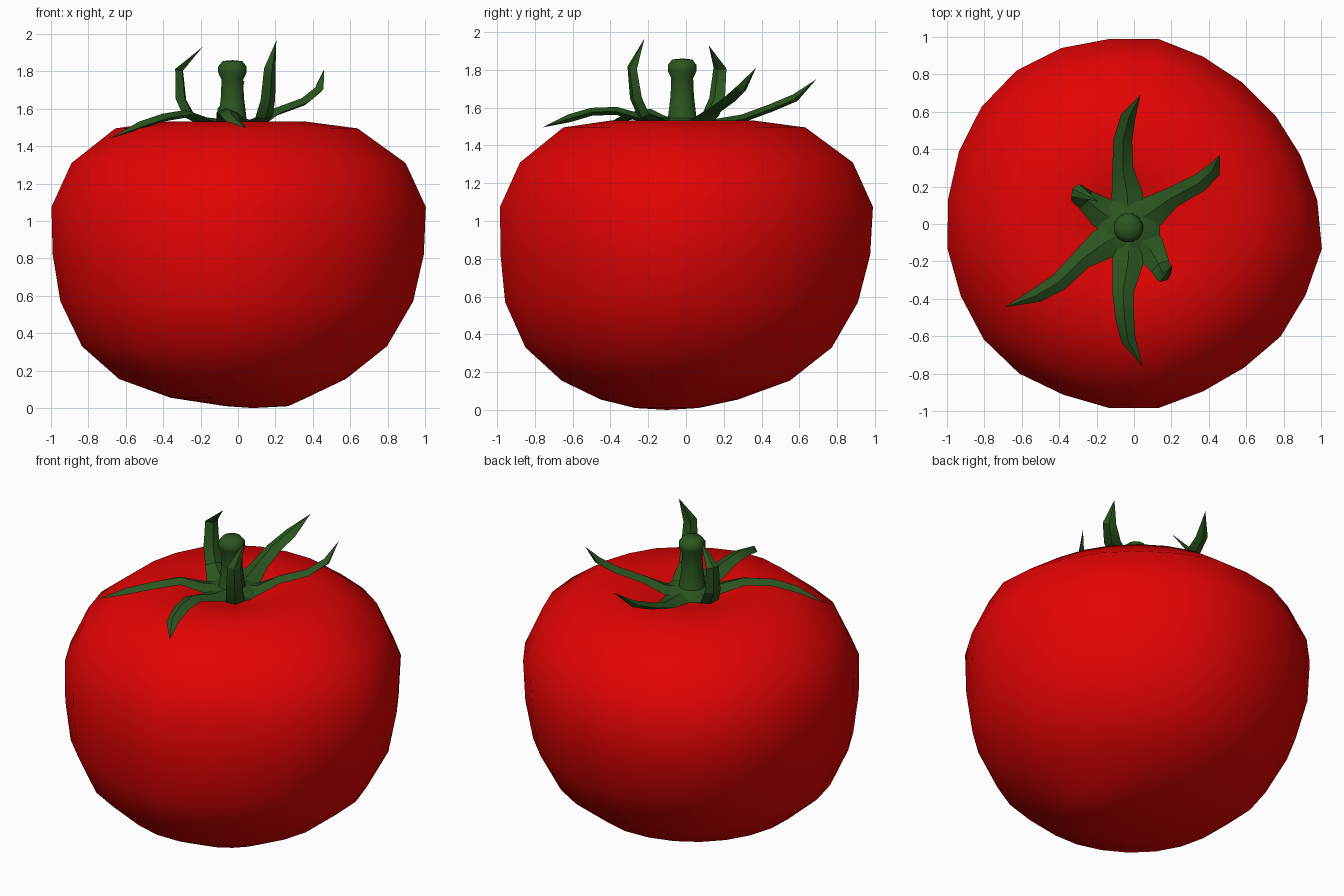
import bpy, bmesh, math
from mathutils import Vector

if "Cube" in bpy.data.objects:
    bpy.data.objects.remove(bpy.data.objects["Cube"])


def material(name, rgb):
    m = bpy.data.materials.new(name)
    m.diffuse_color = (*rgb, 1)
    m.use_nodes = True
    m.node_tree.nodes["Principled BSDF"].inputs["Base Color"].default_value = m.diffuse_color
    return m


RED = material("tomato red", (0.77, 0.001, 0.001))
GREEN = material("leaf green", (0.024, 0.092, 0.014))


def finish(bm, name, mat, angle):
    bmesh.ops.recalc_face_normals(bm, faces=bm.faces[:])
    me = bpy.data.meshes.new(name)
    bm.to_mesh(me)
    bm.free()
    me.materials.append(mat)
    ob = bpy.data.objects.new(name, me)
    bpy.context.collection.objects.link(ob)
    bpy.ops.object.select_all(action='DESELECT')
    ob.select_set(True)
    bpy.context.view_layer.objects.active = ob
    bpy.ops.object.shade_smooth_by_angle(angle=math.radians(angle))
    return ob


def loft(bm, rings, start, end):
    """Skin a list of vertex rings and close both ends to a point."""
    rings = [[bm.verts.new(p) for p in ring] for ring in rings]
    n = len(rings[0])
    for a, b in zip(rings, rings[1:]):
        for i in range(n):
            j = (i + 1) % n
            bm.faces.new((a[i], a[j], b[j], b[i]))
    for ring, tip in ((rings[0], start), (rings[-1], end)):
        t = bm.verts.new(tip)
        for i in range(n):
            bm.faces.new((ring[i], ring[(i + 1) % n], t))


def circle(r, z, cx, cy, n, radius=lambda i, a: 1):
    ring = []
    for i in range(n):
        a = 2 * math.pi * (i + .5) / n
        s = r * radius(i, a)
        ring.append(Vector((cx + s * math.cos(a), cy + s * math.sin(a), z)))
    return ring


# fruit: lopsided lathe with a dimple on top (radius, z, centre x, centre y, lumpiness)
fruit = [(.17, .010, .10, -.10, 0), (.37, .055, 0, -.085, 0), (.615, .155, -.035, -.05, .2),
         (.825, .33, -.025, -.035, .4), (.95, .57, -.012, -.022, .7), (.995, .82, -.003, -.005, 1),
         (1.003, 1.075, 0, 0, 1), (.895, 1.31, 0, 0, 1), (.65, 1.495, -.01, -.01, .8),
         (.38, 1.532, -.02, -.02, .4), (.24, 1.51, -.03, -.02, 0), (.12, 1.475, -.03, -.02, 0)]
# outline seen from above, relative to a circle, one value per side
lumps = [.985, .96, .95, .95, .965, .995, .995, 1.015, 1.03, 1.025, 1.01, 1.0,
         1.003, 1.0, 1.01, 1.005, .985, .99, .99, .965, .965, .985, .99, 1.01]
bm = bmesh.new()
rings = []
for r, z, cx, cy, k in fruit:
    low = .05 * max(0, 1 - z / .9)    # underside is tucked in at the back left

    def radius(i, a):
        return 1 + k * (lumps[i] - 1) - low * max(0, math.cos(a - 2.36)) ** 2
    rings.append(circle(r, z, cx, cy, 24, radius))
loft(bm, rings, (.08, -.10, 0), (-.03, -.02, 1.465))
finish(bm, "tomato_fruit", RED, 60)

# stem: pinched in the middle, knob at the end
HX, HY = -.03, -.02
stem = [(.105, 1.48), (.078, 1.55), (.064, 1.66), (.06, 1.755), (.079, 1.795),
        (.079, 1.825), (.055, 1.855)]
bm = bmesh.new()
loft(bm, [circle(r, z, HX, HY, 12) for r, z in stem], (HX, HY, 1.46), (HX, HY, 1.86))
finish(bm, "stem", GREEN, 60)

# sepals: ridged leaves following hand-placed paths from the hub to the tip
paths = {
    "sepal_back": [(-.035, .15, 1.515), (-.06, .30, 1.54), (-.06, .45, 1.595),
                   (-.03, .58, 1.65), (.035, .69, 1.75)],
    "sepal_right": [(.10, .07, 1.52), (.20, .14, 1.58), (.35, .22, 1.635),
                    (.43, .29, 1.70), (.46, .37, 1.81)],
    "sepal_front_right": [(.085, -.13, 1.52), (.14, -.225, 1.56), (.16, -.265, 1.65),
                          (.17, -.285, 1.81), (.205, -.22, 1.965)],
    "sepal_front": [(-.03, -.19, 1.53), (-.06, -.37, 1.58), (-.05, -.50, 1.575),
                    (-.03, -.62, 1.54), (.045, -.76, 1.495)],
    "sepal_left": [(-.17, -.11, 1.53), (-.28, -.19, 1.57), (-.40, -.31, 1.55),
                   (-.52, -.38, 1.51), (-.69, -.445, 1.44)],
    "sepal_back_left": [(-.17, .06, 1.515), (-.26, .13, 1.56), (-.305, .165, 1.65),
                        (-.315, .18, 1.81), (-.19, .12, 1.93)],
}
half_widths = [.075, .085, .056, .05, .04]
hub = Vector((HX, HY, 1.515))
for name, pts in paths.items():
    pts = [hub] + [Vector(p) for p in pts]
    out = pts[2] - hub
    across = Vector((-out.y, out.x, 0)).normalized()
    rings = []
    for i, w in enumerate(half_widths):
        tangent = (pts[i + 1] - pts[max(i - 1, 0)]).normalized()
        side = (across - tangent * across.dot(tangent)).normalized()
        up = tangent.cross(side)
        p = pts[i]
        rings.append([p + side * w, p + up * .024, p - side * w, p - up * .018])
    bm = bmesh.new()
    loft(bm, rings, hub, pts[-1])
    finish(bm, name, GREEN, 25)

# small pad joining the sepals around the stem
bm = bmesh.new()
loft(bm, [circle(.175, 1.515, HX, HY, 12), circle(.11, 1.54, HX, HY, 12)],
     (HX, HY, 1.47), (HX, HY, 1.56))
finish(bm, "sepal_hub", GREEN, 40)
